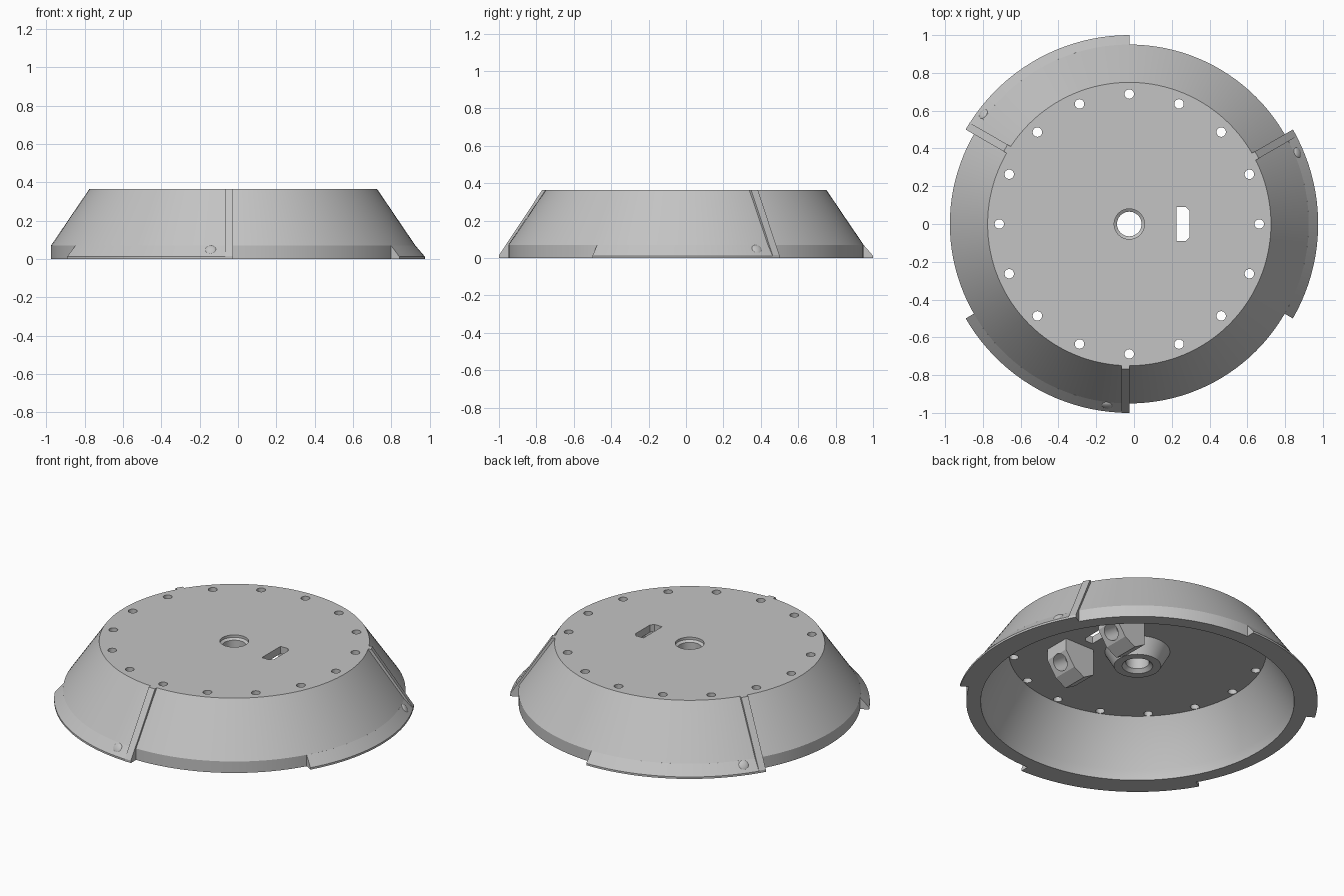
import bpy, bmesh, math
from mathutils import Matrix, Vector

CX = -0.025          # axis of the disc
SEG = 128

if "Cube" in bpy.data.objects:
    bpy.data.objects.remove(bpy.data.objects["Cube"], do_unlink=True)

metal = bpy.data.materials.new("plain_grey")
metal.use_nodes = True
grey = (0.55, 0.55, 0.55, 1)
metal.diffuse_color = grey
metal.node_tree.nodes["Principled BSDF"].inputs["Base Color"].default_value = grey


def make(name, bm, smooth=True):
    bmesh.ops.recalc_face_normals(bm, faces=bm.faces)
    me = bpy.data.meshes.new(name)
    bm.to_mesh(me)
    bm.free()
    me.materials.append(metal)
    ob = bpy.data.objects.new(name, me)
    ob.location.x = CX
    bpy.context.collection.objects.link(ob)
    if smooth:
        shade(ob)
    return ob


def shade(ob):
    bpy.ops.object.select_all(action='DESELECT')
    ob.select_set(True)
    bpy.context.view_layer.objects.active = ob
    bpy.ops.object.shade_smooth_by_angle(angle=math.radians(25))


def lathe(bm, profile, start=0, sweep=360):
    # revolve a closed (radius, height) outline about the z axis
    full = sweep == 360
    n = SEG * sweep // 360 + (0 if full else 1)
    rings = []
    for i in range(n):
        a = math.radians(start + sweep * i / (n if full else n - 1))
        rings.append([bm.verts.new((r * math.cos(a), r * math.sin(a), z)) for r, z in profile])
    m = len(profile)
    for i in range(n if full else n - 1):
        p, q = rings[i], rings[(i + 1) % n]
        for j in range(m):
            k = (j + 1) % m
            bm.faces.new((p[j], q[j], q[k], p[k]))
    if not full:
        bm.faces.new(rings[0])
        bm.faces.new(rings[-1])


def prism(bm, outline, offset):
    # extrude a planar outline of points by a vector
    a = [bm.verts.new(p) for p in outline]
    b = [bm.verts.new(Vector(p) + Vector(offset)) for p in outline]
    bm.faces.new(a)
    bm.faces.new(b)
    for i in range(len(a)):
        j = (i + 1) % len(a)
        bm.faces.new((a[i], a[j], b[j], b[i]))


def cylinder(bm, centre, radius, depth, rot=Matrix()):
    bmesh.ops.create_cone(bm, cap_ends=True, segments=24, radius1=radius, radius2=radius,
                          depth=depth, matrix=Matrix.Translation(centre) @ rot)


def cut(ob, bm):
    cutter = make("hole_cutter", bm, False)
    cutter.hide_render = True
    mod = ob.modifiers.new("holes", 'BOOLEAN')
    mod.operation = 'DIFFERENCE'
    mod.solver = 'EXACT'
    mod.object = cutter
    bpy.ops.object.select_all(action='DESELECT')
    ob.select_set(True)
    bpy.context.view_layer.objects.active = ob
    bpy.ops.object.modifier_apply(modifier=mod.name)
    bpy.data.objects.remove(cutter, do_unlink=True)
    shade(ob)


# hollow conical housing with the central boss
bm = bmesh.new()
lathe(bm, [(.08, .365), (.75, .365), (.95, .07), (.95, 0), (.87, 0), (.86, .06), (.715, .32),
           (.18, .32), (.13, .23), (.085, .23), (.065, .25), (.065, .34), (.08, .35)])
housing = make("housing", bm)

# ring of bolt holes and the chamfered slot
bm = bmesh.new()
for i in range(16):
    a = math.radians(22.5 * i)
    cylinder(bm, (.688 * math.cos(a), .688 * math.sin(a), .35), .025, .2)
prism(bm, [(.25, -.09, .25), (.30, -.09, .25), (.318, -.07, .25), (.318, .07, .25),
           (.30, .09, .25), (.25, .09, .25)], (0, 0, .2))
cut(housing, bm)

# three flange sectors, each ending in a raised rib with a round stud
for i, end in enumerate((30, 150, 270)):
    bm = bmesh.new()
    lathe(bm, [(.93, 0), (1, 0), (1, .012), (.95, .07), (.93, .07)], end - 60, 60)
    make(f"flange_{i + 1}", bm)

    a = math.radians(end)
    radial = Vector((math.cos(a), math.sin(a), 0))
    tangent = Vector((-math.sin(a), math.cos(a), 0))
    bm = bmesh.new()
    prism(bm, [radial * r + Vector((0, 0, z)) for r, z in
               ((.74, .365), (.768, .365), (1, .015), (1, 0), (.93, 0))], tangent * -.042)
    make(f"rib_{i + 1}", bm, False)

    b = math.radians(end - 7)
    place = (Matrix.Translation((.966 * math.cos(b), .966 * math.sin(b), .044))
             @ Matrix.Rotation(b, 4, 'Z') @ Matrix.Rotation(math.radians(56), 4, 'Y')
             @ Matrix.Diagonal((1, 1, .4, 1)))
    bm = bmesh.new()
    bmesh.ops.create_uvsphere(bm, u_segments=24, v_segments=12, radius=.03, matrix=place)
    make(f"stud_{i + 1}", bm)

# pair of drilled lugs under the plate, either side of the slot
for side, y in (("right", -.22), ("left", .22)):
    bm = bmesh.new()
    prism(bm, [(.2, y - .08, .33), (.2, y - .08, .16), (.27, y - .08, .12), (.34, y - .08, .16),
               (.4, y - .08, .25), (.4, y - .08, .33)], (0, .16, 0))
    lug = make(f"lug_{side}", bm, False)
    bm = bmesh.new()
    cylinder(bm, (.37, y, .215), .05, .2, Matrix.Rotation(math.radians(124), 4, 'Y'))
    cut(lug, bm)
